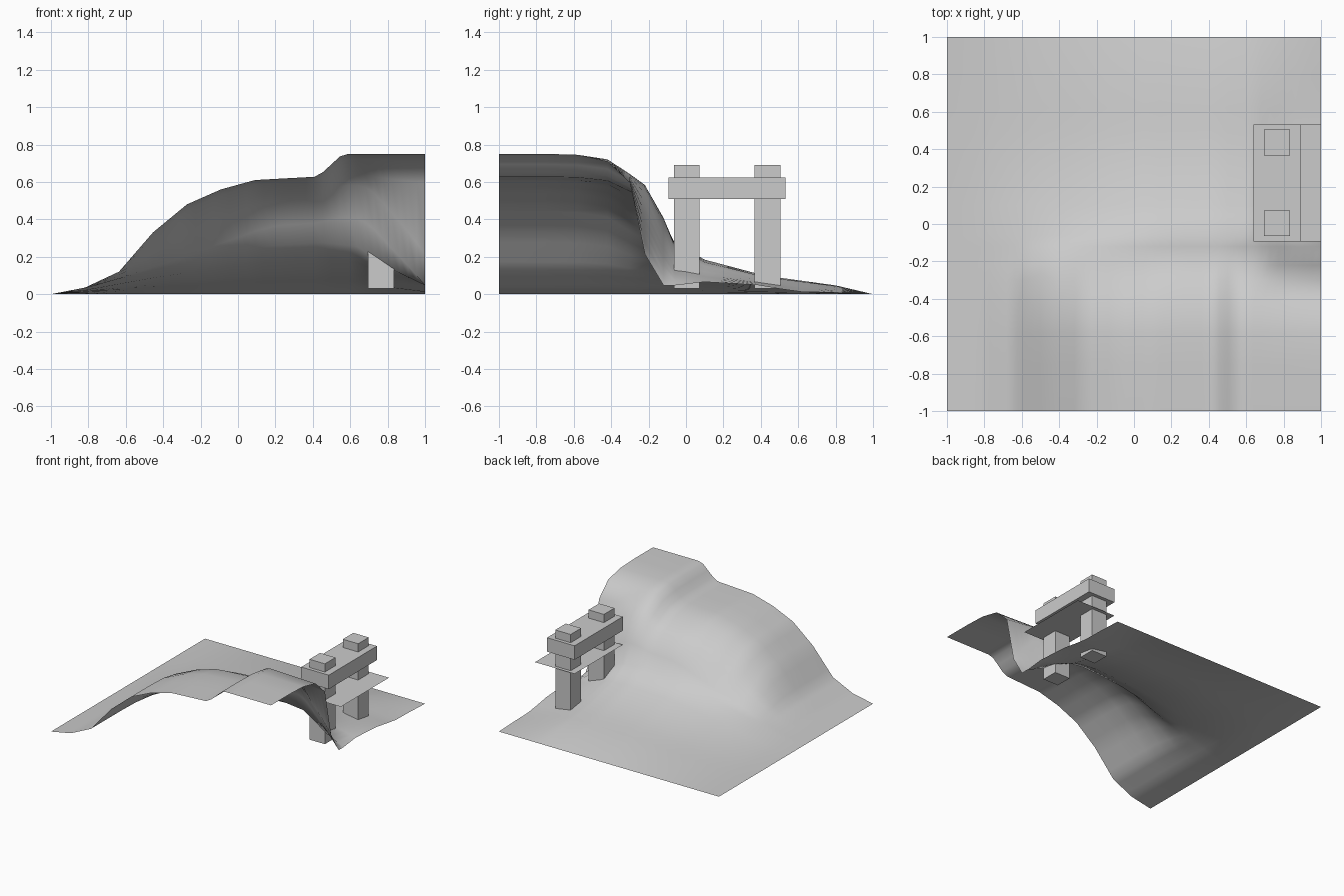
import bpy, bmesh

if "Cube" in bpy.data.objects:
    bpy.data.objects.remove(bpy.data.objects["Cube"])

# Hill profiles, evenly spaced along x
CREST = [0, .035, .12, .33, .48, .56, .61, .62, .63, .63, .63, .63]
FOOT = [0, .03, .08, .13, .17, .215, .25, .265, .275, .255, .135, .047]
# Share of the crest kept at each y, then share of the foot kept beyond it
DROP = {-1: 1, -.75: 1, -.58: .99, -.42: .94, -.3: .78, -.22: .66, -.12: .3, -.06: 0}
TAIL = {.1: .67, .38: .4, .5: .32, .62: .26, .8: .17, 1: 0}
COLUMNS = 44


def clamp(t):
    return max(0, min(1, t))


def sample(profile, x):
    t = (x + 1) / 2 * (len(profile) - 1)
    i = min(int(t), len(profile) - 2)
    return profile[i] + (profile[i + 1] - profile[i]) * (t - i)


def height(x, y):
    foot = sample(FOOT, x)
    if y in TAIL:
        # Low bank along the right edge, beside the gate
        bank = .034 * clamp((x - .7) / .3) * clamp((.6 - y) * 4)
        return foot * TAIL[y] + bank
    # Upper step on the crest, and a steeper cliff at the right end
    crest = sample(CREST, x) + .12 * clamp((x - .43) / .13)
    cliff = clamp((x - .7) / .3) * clamp((y + .3) * 8)
    # The left flank falls away more gently
    drop = DROP[y] ** (1 + 1.2 * clamp((.2 - x) / .7))
    return foot + (crest - foot) * drop * (1 - cliff)


def finish(name, bm):
    mesh = bpy.data.meshes.new(name)
    bm.to_mesh(mesh)
    bm.free()
    obj = bpy.data.objects.new(name, mesh)
    bpy.context.collection.objects.link(obj)
    return obj


def box(name, centre, size):
    bm = bmesh.new()
    bmesh.ops.create_cube(bm, size=1)
    bmesh.ops.scale(bm, vec=size, verts=bm.verts)
    bmesh.ops.translate(bm, vec=centre, verts=bm.verts)
    return finish(name, bm)


# Hillside: open smooth sheet lofted along y
bm = bmesh.new()
xs = [-1 + 2 * i / COLUMNS for i in range(COLUMNS + 1)]
rows = [[bm.verts.new((x, y, height(x, y))) for x in xs] for y in [*DROP, *TAIL]]
for a, b in zip(rows, rows[1:]):
    for i in range(COLUMNS):
        bm.faces.new((a[i], a[i + 1], b[i + 1], b[i])).smooth = True
finish("hillside", bm)

# Gate posts, sunk into the slope
for name, side in (("front_post", -1), ("back_post", 1)):
    box(name, (.765, .22 + side * .216, .36), (.14, .137, .66))

# Gate crossbeam
box("crossbeam", (.765, .22, .565), (.25, .626, .115))

# Thin sheet under the beam
bm = bmesh.new()
bmesh.ops.create_grid(bm, x_segments=1, y_segments=1, size=.5)
bmesh.ops.scale(bm, vec=(.36, .626, 1), verts=bm.verts)
bmesh.ops.translate(bm, vec=(.82, .22, .392), verts=bm.verts)
finish("lower_sheet", bm)
